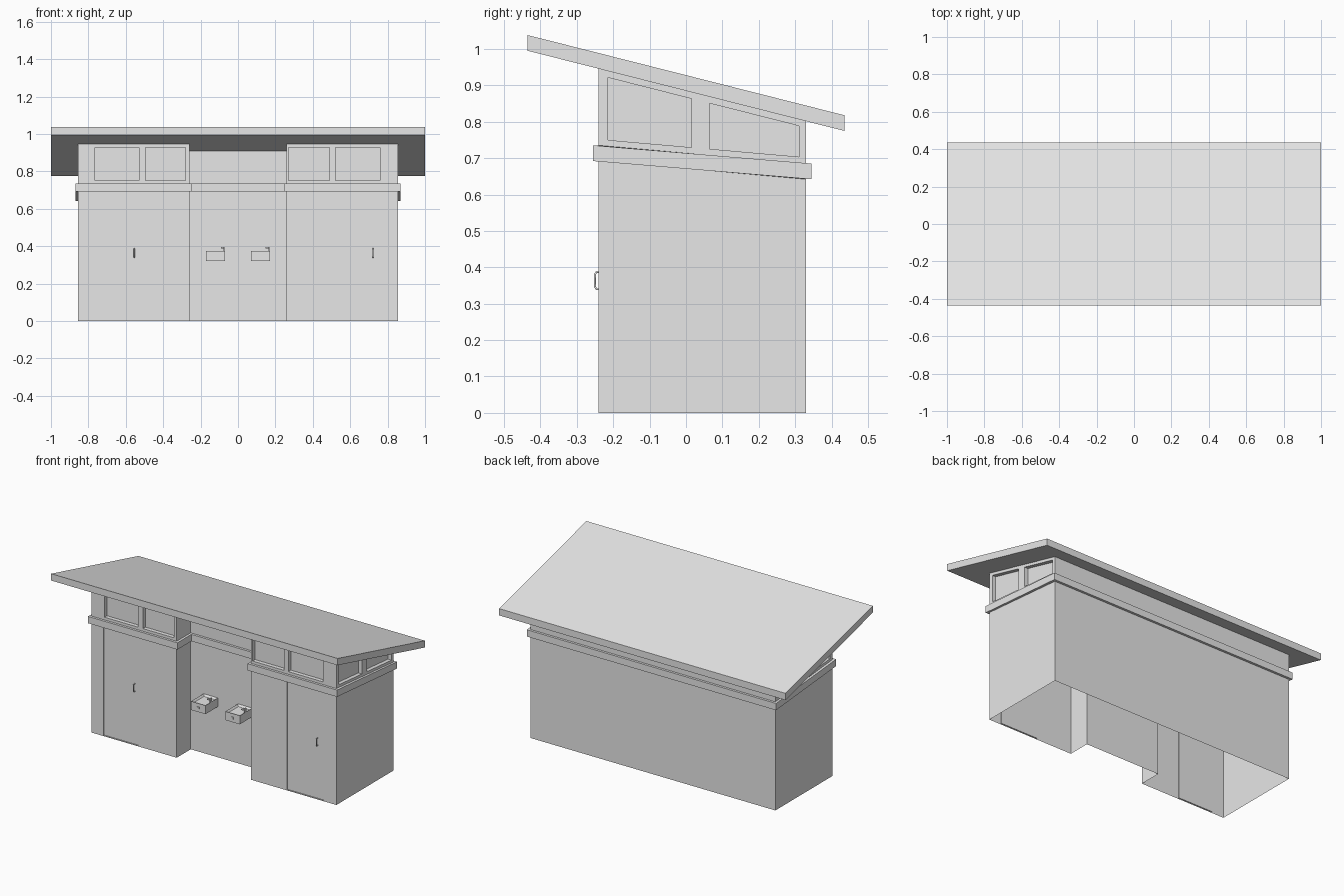
import bpy, bmesh
from mathutils import Vector

cube = bpy.data.objects.get("Cube")
if cube:
    bpy.data.objects.remove(cube)

grey = bpy.data.materials.new("light_grey")
grey.use_nodes = True
grey.diffuse_color = (0.8, 0.8, 0.8, 1)
grey.node_tree.nodes["Principled BSDF"].inputs["Base Color"].default_value = (0.8, 0.8, 0.8, 1)


def finish(name, bm):
    mesh = bpy.data.meshes.new(name)
    bm.to_mesh(mesh)
    bm.free()
    mesh.materials.append(grey)
    obj = bpy.data.objects.new(name, mesh)
    bpy.context.collection.objects.link(obj)
    return obj


def add_box(bm, x, y, z):
    """Box from (min, max) pairs."""
    verts = bmesh.ops.create_cube(bm, size=1)["verts"]
    for v in verts:
        v.co = [r[0] if c < 0 else r[1] for c, r in zip(v.co, (x, y, z))]
    return verts


def roof_under(y):
    return 0.995 - 0.253 * (y + 0.435)


def band_top(y):
    return 0.735 if y < 0 else 0.685


def wall(name, a, b, low, high, openings=(), margin=0.0, depth=0.0):
    """Thin wall from a to b; openings are (start, end) distances pushed inward."""
    a, b = Vector(a), Vector(b)
    length = (b - a).length
    along = (b - a) / length
    inward = Vector((-along.y, along.x, 0))
    cols = sorted({0, length, *[e for o in openings for e in o]})
    bm = bmesh.new()
    grid = []
    for d in cols:
        p, t = a + along * d, d / length
        z0 = low[0] + (low[1] - low[0]) * t
        z1 = high[0] + (high[1] - high[0]) * t
        rows = (z0, z0 + margin, z1 - margin, z1) if openings else (z0, z1)
        grid.append([bm.verts.new((p.x, p.y, z)) for z in rows])
    sunk = []
    for i in range(len(cols) - 1):
        for j in range(len(grid[0]) - 1):
            f = bm.faces.new((grid[i][j], grid[i + 1][j], grid[i + 1][j + 1], grid[i][j + 1]))
            if j == 1 and any(abs(o[0] - cols[i]) < 1e-6 for o in openings):
                sunk.append(f)
    for f in sunk:
        new = bmesh.ops.extrude_discrete_faces(bm, faces=[f])["faces"]
        bmesh.ops.translate(bm, verts=new[0].verts[:], vec=inward * depth)
    return finish(name, bm)


# Footprint, counter-clockwise from the front right corner, with a recessed bay
plan = [(-0.855, -0.24), (-0.26, -0.24), (-0.26, -0.10), (0.26, -0.10),
        (0.26, -0.24), (0.855, -0.24), (0.855, 0.33), (-0.855, 0.33)]
names = ["right_wing_front", "right_bay_side", "bay_back", "left_bay_side",
         "left_wing_front", "left_side", "back", "right_side"]
windows = {0: [(0.09, 0.325), (0.36, 0.575)], 4: [(0.01, 0.23), (0.26, 0.50)],
           5: [(0.025, 0.255), (0.305, 0.55)], 7: [(0.02, 0.265), (0.315, 0.545)]}
doors = {0: [(0.085, 0.33)], 4: [(0.25, 0.51)]}

# Lower walls with sunk doors, upper walls with sunk windows
for i, name in enumerate(names):
    a, b = plan[i], plan[(i + 1) % len(plan)]
    ends = (a[1], b[1])
    mid = [band_top(y) - 0.02 for y in ends]
    wall(name + "_lower_wall", a, b, (0, 0), mid, doors.get(i, ()), 0.005, 0.005)
    wall(name + "_upper_wall", a, b, mid, [roof_under(y) for y in ends],
         windows.get(i, ()), 0.02, 0.025) if i not in windows else \
        wall(name + "_window_wall", a, b, [m + 0.019 for m in mid],
             [roof_under(y) for y in ends], windows[i], 0.018, 0.025)

# Trim band following the footprint
bm = bmesh.new()
rings = []
for i, p in enumerate(plan):
    p = Vector(p)
    d0 = (p - Vector(plan[i - 1])).normalized()
    d1 = (Vector(plan[(i + 1) % len(plan)]) - p).normalized()
    out = p + 0.015 * (Vector((d0.y, -d0.x)) + Vector((d1.y, -d1.x)))
    top = band_top(p.y)
    rings.append([bm.verts.new((q.x, q.y, z)) for q, z in
                  ((p, top - 0.043), (out, top - 0.043), (out, top), (p, top))])
for i, ring in enumerate(rings):
    nxt = rings[(i + 1) % len(rings)]
    for j in range(4):
        k = (j + 1) % 4
        bm.faces.new((ring[j], nxt[j], nxt[k], ring[k]))
bmesh.ops.recalc_face_normals(bm, faces=bm.faces[:])
finish("trim_band", bm)

# Sloping slab roof
bm = bmesh.new()
for v in add_box(bm, (-1, 1), (-0.435, 0.435), (0, 0.043)):
    v.co.z += roof_under(v.co.y)
finish("roof", bm)

# Drinking fountains: box with a shallow basin, spout and push button
for side, x in (("right", -0.12), ("left", 0.12)):
    bm = bmesh.new()
    add_box(bm, (x - 0.05, x + 0.05), (-0.225, -0.10), (0.32, 0.375))
    bm.normal_update()
    top = [f for f in bm.faces if f.normal.z > 0.9]
    bmesh.ops.inset_region(bm, faces=top, thickness=0.012)
    bmesh.ops.translate(bm, verts=top[0].verts[:], vec=(0, 0, -0.012))
    add_box(bm, (x + 0.04, x + 0.048), (-0.17, -0.155), (0.37, 0.397))
    add_box(bm, (x + 0.028, x + 0.046), (-0.18, -0.168), (0.388, 0.395))
    add_box(bm, (x - 0.007, x + 0.007), (-0.23, -0.224), (0.34, 0.354))
    finish(side + "_fountain", bm)

# Door pulls
for side, x in (("right", -0.555), ("left", 0.722)):
    curve = bpy.data.curves.new(side + "_door_handle", "CURVE")
    curve.dimensions = "3D"
    curve.bevel_depth = 0.003
    curve.bevel_resolution = 1
    spline = curve.splines.new("POLY")
    path = [(-0.235, 0.34), (-0.246, 0.34), (-0.25, 0.346),
            (-0.25, 0.381), (-0.246, 0.387), (-0.235, 0.387)]
    spline.points.add(len(path) - 1)
    for pt, (y, z) in zip(spline.points, path):
        pt.co = (x, y, z, 1)
    curve.materials.append(grey)
    bpy.context.collection.objects.link(bpy.data.objects.new(side + "_door_handle", curve))
